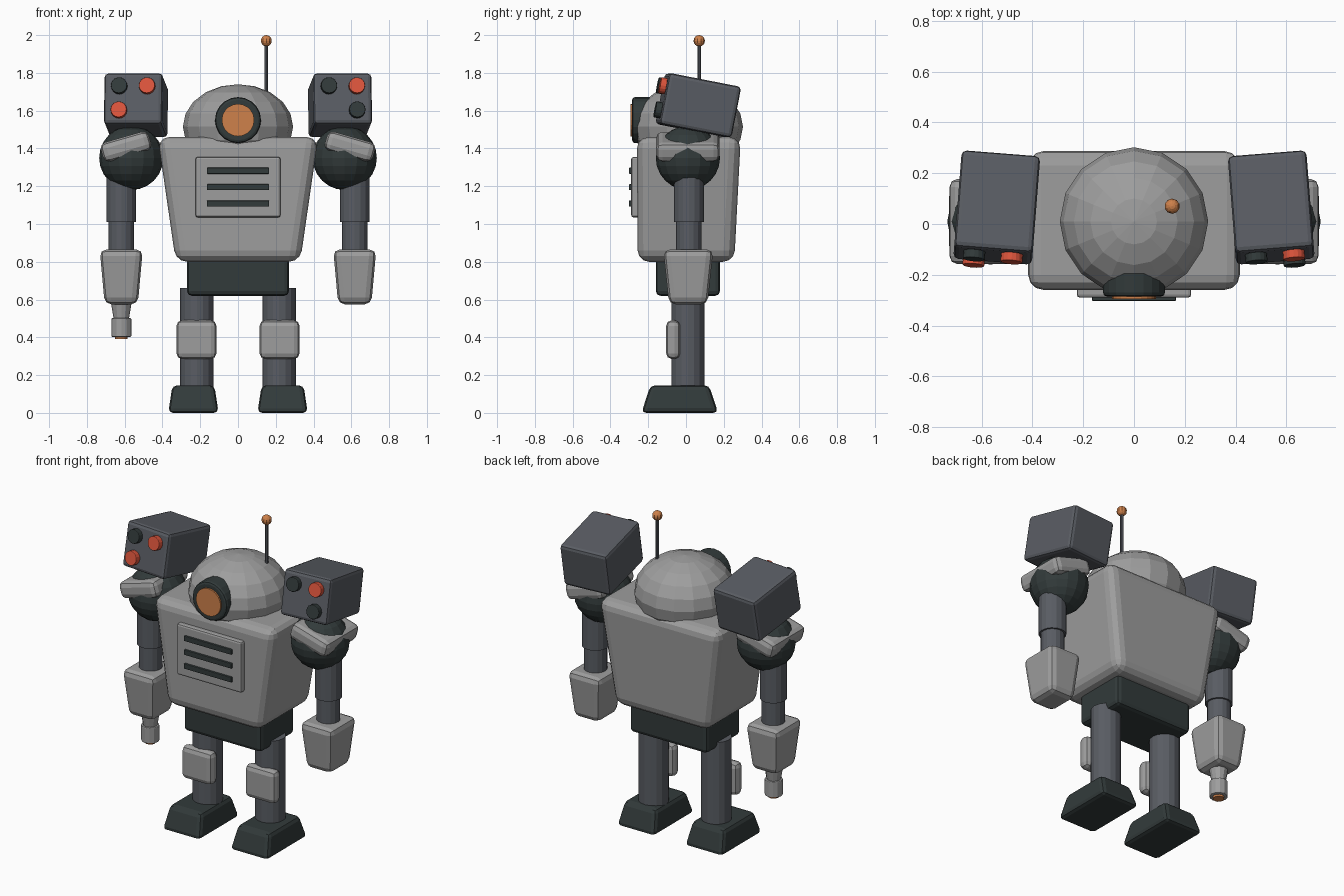
import bpy, bmesh, math
from mathutils import Matrix, Vector

cube = bpy.data.objects.get("Cube")
if cube:
    bpy.data.objects.remove(cube, do_unlink=True)


def material(name, rgb):
    m = bpy.data.materials.new(name)
    m.use_nodes = True
    m.diffuse_color = (*rgb, 1)
    m.node_tree.nodes["Principled BSDF"].inputs["Base Color"].default_value = (*rgb, 1)
    return m


LIGHT = material("light grey", (0.34, 0.34, 0.34))
STEEL = material("steel grey", (0.10, 0.108, 0.125))
DARK = material("dark green grey", (0.032, 0.043, 0.043))
ORANGE = material("orange", (0.62, 0.22, 0.07))
RED = material("red", (0.72, 0.09, 0.045))


def finish(bm, name, mat, matrix, bevel=0, segments=2):
    """Round the sharp edges, place the part and link it to the scene."""
    if bevel:
        sharp = [e for e in bm.edges if e.calc_face_angle(0) > 0.9]
        bmesh.ops.bevel(bm, geom=sharp, offset=bevel, segments=segments,
                        profile=0.5, affect='EDGES', clamp_overlap=True)
    bmesh.ops.recalc_face_normals(bm, faces=bm.faces)
    mesh = bpy.data.meshes.new(name)
    bm.to_mesh(mesh)
    bm.free()
    mesh.materials.append(mat)
    obj = bpy.data.objects.new(name, mesh)
    obj.matrix_world = matrix
    bpy.context.collection.objects.link(obj)
    return obj


def box(name, mat, center, size, bevel=0.02, base=(1, 1), lean=0, matrix=None, segments=2):
    """Box whose bottom is scaled by base and whose top is moved back by lean."""
    bm = bmesh.new()
    bmesh.ops.create_cube(bm, size=1)
    for v in bm.verts:
        if v.co.z < 0:
            v.co.x *= base[0]
            v.co.y *= base[1]
        v.co = Vector(a * b for a, b in zip(v.co, size))
        if v.co.z > 0:
            v.co.y += lean
    return finish(bm, name, mat, (matrix or Matrix()) if center is None
                  else Matrix.Translation(center) @ (matrix or Matrix()), bevel, segments)


def rod(name, mat, center, r, depth, r_top=None, sides=16, bevel=0, matrix=None):
    """Upright cylinder or cone, turned by matrix."""
    bm = bmesh.new()
    bmesh.ops.create_cone(bm, cap_ends=True, segments=sides, radius1=r,
                          radius2=r if r_top is None else r_top, depth=depth)
    return finish(bm, name, mat, Matrix.Translation(center) @ (matrix or Matrix()), bevel)


def ball(name, mat, center, r, squash=1, u=16, v=10):
    bm = bmesh.new()
    bmesh.ops.create_uvsphere(bm, u_segments=u, v_segments=v, radius=r)
    bmesh.ops.scale(bm, vec=(1, 1, squash), verts=bm.verts)
    return finish(bm, name, mat, Matrix.Translation(center))


def turn(degrees, axis):
    return Matrix.Rotation(math.radians(degrees), 4, axis)


FACING = turn(90, 'X')  # lays a rod along y

# Body
box("torso", LIGHT, (0, 0, 1.13), (0.85, 0.55, 0.66), 0.06, (0.775, 0.93), 0.015, segments=3)
box("pelvis", DARK, (0, 0.01, 0.72), (0.54, 0.34, 0.2), 0.025)
box("chest_plate", LIGHT, (0, -0.265, 1.195), (0.45, 0.05, 0.32), 0.012)
for i in range(3):
    box(f"chest_slat_{i + 1}", DARK, (0, -0.285, 1.108 + 0.087 * i), (0.33, 0.036, 0.032), 0.004)

# Head with one eye and an antenna
ball("head", LIGHT, (0, 0.01, 1.515), 0.292, 0.77)
rod("eye_housing", DARK, (0, -0.225, 1.55), 0.122, 0.12, sides=20, bevel=0.015, matrix=FACING)
rod("eye_lens", ORANGE, (0, -0.265, 1.55), 0.086, 0.06, sides=20, matrix=FACING)
rod("antenna_rod", STEEL, (0.15, 0.07, 1.8), 0.01, 0.34, sides=8)
ball("antenna_tip", ORANGE, (0.15, 0.07, 1.97), 0.03, u=10, v=8)

for side, s in (("left", 1), ("right", -1)):
    # Leg
    rod(f"{side}_leg", STEEL, (0.218 * s, 0.01, 0.39), 0.088, 0.54)
    box(f"{side}_knee_pad", LIGHT, (0.22 * s, -0.068, 0.388), (0.212, 0.075, 0.205), 0.03)
    box(f"{side}_foot", DARK, (0.236 * s, -0.033, 0.073), (0.222, 0.31, 0.146), 0.025, (1.2, 1.31))

    # Arm
    ball(f"{side}_shoulder", DARK, (0.565 * s, 0.01, 1.35), 0.17, v=12)
    box(f"{side}_shoulder_guard", LIGHT, (0.593 * s, 0.01, 1.41), (0.265, 0.335, 0.105), 0.032,
        matrix=turn(16 * s, 'Y'))
    rod(f"{side}_upper_arm", STEEL, (0.618 * s, 0.015, 1.16), 0.079, 0.3)
    rod(f"{side}_forearm", STEEL, (0.618 * s, 0.015, 0.92), 0.068, 0.22)
    box(f"{side}_hand", LIGHT, (0.618 * s, 0.012, 0.72), (0.228, 0.265, 0.29), 0.035, (0.77, 0.77))

    # Launcher pod, tipped up and turned outward, with three tubes
    pod = Matrix.Translation((0.54 * s, 0.065, 1.628)) @ turn(4.5 * s, 'Z') @ turn(-11, 'X')
    box(f"{side}_launcher", STEEL, None, (0.31, 0.39, 0.275), 0.02, matrix=pod)
    tubes = [("outer_top", 1, 1, s > 0), ("inner_top", -1, 1, s < 0), ("outer_bottom", 1, -1, s < 0)]
    for label, out, up, loaded in tubes:
        spot = pod @ Matrix.Translation((0.074 * s * out, -0.2, 0.065 * up))
        rod(f"{side}_tube_{label}", RED if loaded else DARK, spot.translation, 0.043, 0.055,
            bevel=0.004, matrix=spot.to_3x3().to_4x4() @ FACING)

# Blaster under the right hand
rod("blaster_neck", LIGHT, (-0.618, 0.012, 0.54), 0.04, 0.09, 0.055, sides=12)
rod("blaster_barrel", LIGHT, (-0.618, 0.012, 0.452), 0.053, 0.1, sides=12, bevel=0.006)
rod("blaster_tip", ORANGE, (-0.618, 0.012, 0.405), 0.033, 0.03, sides=12)
